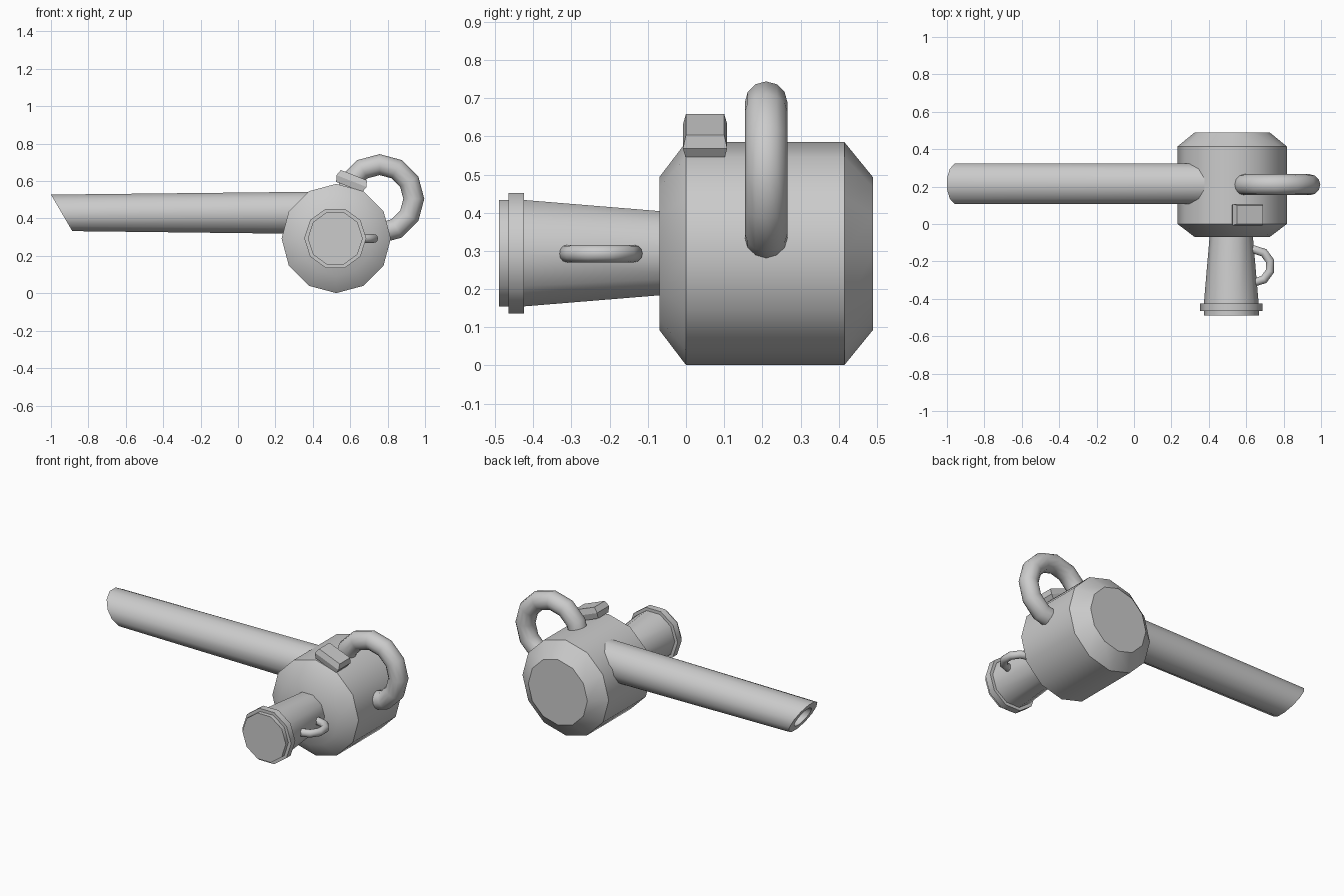
import bpy, bmesh
from math import cos, sin, pi, radians
from mathutils import Matrix, Vector

cube = bpy.data.objects.get("Cube")
if cube:
    bpy.data.objects.remove(cube, do_unlink=True)

GREY = (0.6, 0.6, 0.6, 1)
grey = bpy.data.materials.new("plain grey")
grey.use_nodes = True
grey.diffuse_color = GREY
grey.node_tree.nodes["Principled BSDF"].inputs["Base Color"].default_value = GREY


def finish(obj, angle=40):
    obj.data.materials.append(grey)
    bpy.ops.object.select_all(action='DESELECT')
    obj.select_set(True)
    bpy.context.view_layer.objects.active = obj
    bpy.ops.object.shade_smooth_by_angle(angle=radians(angle))
    return obj


def loft(name, rings, angle=40):
    """Skin a list of equal-length point rings and cap both ends."""
    bm = bmesh.new()
    loops = [[bm.verts.new(p) for p in ring] for ring in rings]
    n = len(loops[0])
    for a, b in zip(loops, loops[1:]):
        for i in range(n):
            j = (i + 1) % n
            bm.faces.new((a[i], a[j], b[j], b[i]))
    bm.faces.new(loops[0])
    bm.faces.new(loops[-1])
    bmesh.ops.recalc_face_normals(bm, faces=bm.faces)
    mesh = bpy.data.meshes.new(name)
    bm.to_mesh(mesh)
    bm.free()
    obj = bpy.data.objects.new(name, mesh)
    bpy.context.collection.objects.link(obj)
    return finish(obj, angle)


def turned(name, x, z, sides, profile):
    """Faceted round part along y; profile holds (y, radius)."""
    turns = [2 * pi * i / sides for i in range(sides)]
    return loft(name, [[(x + r * cos(t), y, z + r * sin(t)) for t in turns]
                       for y, r in profile])


def ring_handle(name, location, rotation, major, minor, segments):
    bpy.ops.mesh.primitive_torus_add(
        location=location, rotation=rotation, major_radius=major,
        minor_radius=minor, major_segments=segments, minor_segments=12)
    obj = bpy.context.object
    obj.name = name
    return finish(obj, 50)


# Motor housing with chamfered ends
turned("motor_housing", 0.525, 0.293, 12,
       [(-0.07, 0.2), (0.0, 0.292), (0.415, 0.292), (0.49, 0.2)])

# Flared front canister, its collar and end cap
turned("front_canister", 0.52, 0.294, 10, [(0.0, 0.11), (-0.43, 0.147)])
turned("canister_collar", 0.52, 0.294, 10, [(-0.425, 0.166), (-0.465, 0.166)])
turned("canister_cap", 0.52, 0.294, 10, [(-0.46, 0.147), (-0.49, 0.147)])


# Long blower tube with a slanted, hollow mouth
def tube_ring(x, height, bore=1.0, slant=0.0):
    ring = []
    for i in range(12):
        t = 2 * pi * (i + 0.5) / 12
        ring.append((x - slant * bore * sin(t), 0.215 + 0.113 * bore * cos(t),
                     0.43 + height * bore * sin(t)))
    return ring


loft("blower_tube", [tube_ring(0.42, 0.117),
                     tube_ring(-0.943, 0.101, 1, 0.059),
                     tube_ring(-0.943, 0.101, 0.6, 0.059),
                     tube_ring(-0.8, 0.101, 0.6, 0.059)])

# Carrying loop and small side grip
ring_handle("carrying_handle", (0.757, 0.21, 0.505), (pi / 2, 0, 0), 0.183, 0.056, 12)
ring_handle("side_grip", (0.643, -0.225, 0.293), (0, 0, pi / 10), 0.088, 0.023, 10)

# Tilted switch block, widest around its middle
tilt = Matrix.Translation((0.607, 0.05, 0.6)) @ Matrix.Rotation(radians(21.6), 4, 'Y')
corners = [(-1, -1), (1, -1), (1, 1), (-1, 1)]
loft("switch_block", [[tilt @ Vector((sx * w, sy * d, h)) for sx, sy in corners]
                      for h, w, d in ((-0.034, 0.075, 0.05),
                                      (0.0, 0.086, 0.058),
                                      (0.034, 0.075, 0.05))], 20)
